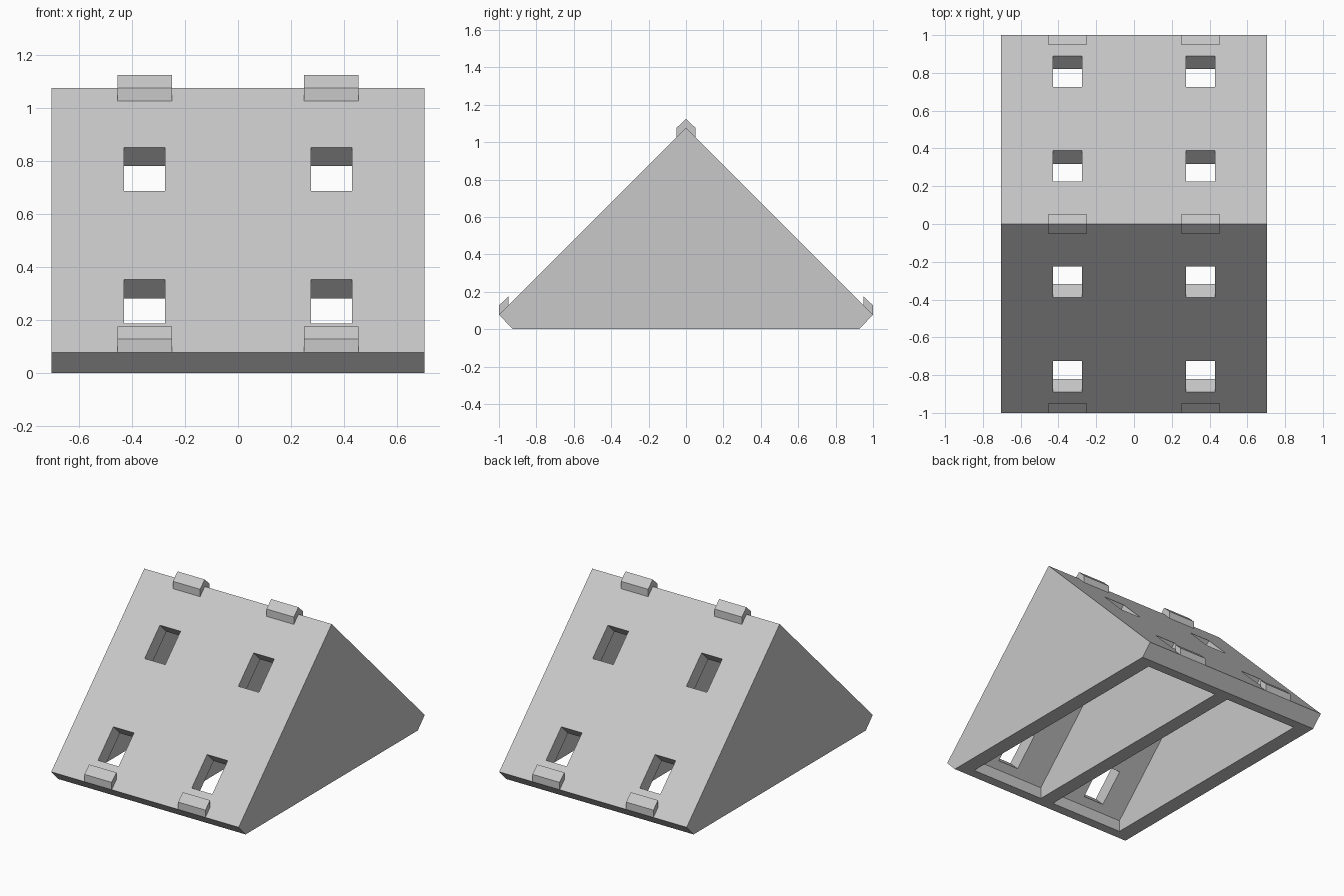
import bpy
import bmesh

cube = bpy.data.objects.get("Cube")
if cube:
    bpy.data.objects.remove(cube, do_unlink=True)

HALF_W = 0.705    # half width of the roof
RIDGE = 1.077     # ridge height
EAVE = 0.077      # height of the widest edge
WALL = 0.1        # roof wall thickness
DROP = WALL * 2 ** 0.5

grey = bpy.data.materials.new("light_grey")
grey.use_nodes = True
colour = (0.58, 0.58, 0.58, 1)
grey.diffuse_color = colour
grey.node_tree.nodes["Principled BSDF"].inputs["Base Color"].default_value = colour


def prisms(name, parts):
    """One object made of (y, z) profiles, each extruded from x0 to x1."""
    bm = bmesh.new()
    for profile, x0, x1 in parts:
        face = bm.faces.new([bm.verts.new((x0, y, z)) for y, z in profile])
        ext = bmesh.ops.extrude_face_region(bm, geom=[face])["geom"]
        moved = [v for v in ext if isinstance(v, bmesh.types.BMVert)]
        bmesh.ops.translate(bm, verts=moved, vec=(x1 - x0, 0, 0))
    bmesh.ops.recalc_face_normals(bm, faces=bm.faces)
    mesh = bpy.data.meshes.new(name)
    bm.to_mesh(mesh)
    bm.free()
    mesh.materials.append(grey)
    obj = bpy.data.objects.new(name, mesh)
    bpy.context.scene.collection.objects.link(obj)
    return obj


def flip(profile, side):
    return [(y * side, z) for y, z in profile]


# Solid roof wedge with undercut eaves
roof = prisms("roof_body", [([(-1, EAVE), (-0.925, 0), (0.925, 0),
                              (1, EAVE), (0, RIDGE)], -HALF_W, HALF_W)])

# Two hollow bays, open below, with a dividing wall between them
inner = RIDGE - DROP
lip = inner - EAVE
bay = [(-lip, -0.1), (lip, -0.1), (lip, EAVE), (0, inner), (-lip, EAVE)]
bays = prisms("bay_cutter", [(bay, 0.05, 0.6), (bay, -0.6, -0.05)])

# Window openings cut square to each slope
openings = []
for low, high in ((0.187, 0.352), (0.688, 0.852)):
    d = 0.09
    y0, y1 = low - RIDGE, high - RIDGE
    hole = [(y0 - d, low + d), (y1 - d, high + d), (y1 + d, high - d), (y0 + d, low - d)]
    for side in (-1, 1):
        for x0 in (0.275, -0.43):
            openings.append((flip(hole, side), x0, x0 + 0.155))
windows = prisms("window_cutter", openings)

for cutter in (bays, windows):
    mod = roof.modifiers.new(cutter.name, 'BOOLEAN')
    mod.operation = 'DIFFERENCE'
    mod.solver = 'EXACT'
    mod.object = cutter

# Bake the cuts and discard the cutters
bpy.context.view_layer.update()
graph = bpy.context.evaluated_depsgraph_get()
baked = bpy.data.meshes.new_from_object(roof.evaluated_get(graph))
roof.modifiers.clear()
roof.data = baked
for cutter in (bays, windows):
    bpy.data.objects.remove(cutter, do_unlink=True)

# Small clips along the ridge and both eaves
ridge_clip = [(-0.05, RIDGE - 0.05), (-0.05, RIDGE), (0, RIDGE + 0.048),
              (0.05, RIDGE), (0.05, RIDGE - 0.05), (0, RIDGE - 0.02)]
eave_clip = [(-1, EAVE), (-1, 0.127), (-0.95, 0.175), (-0.95, 0.127)]
for label, x0 in (("left", 0.25), ("right", -0.455)):
    x1 = x0 + 0.205
    prisms("ridge_clip_" + label, [(ridge_clip, x0, x1)])
    prisms("front_clip_" + label, [(eave_clip, x0, x1)])
    prisms("back_clip_" + label, [(flip(eave_clip, -1), x0, x1)])
